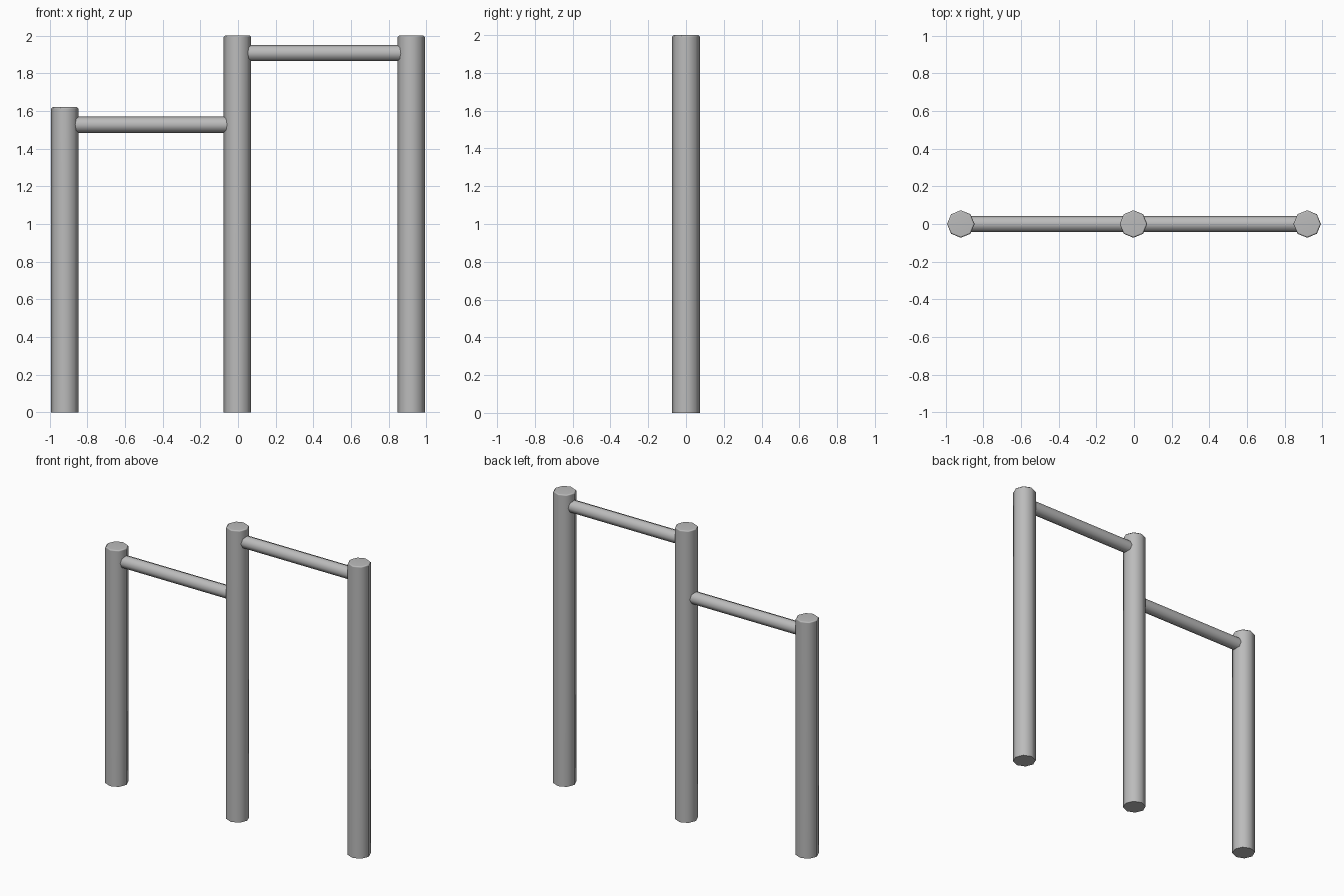
import bpy, math

if "Cube" in bpy.data.objects:
    bpy.data.objects.remove(bpy.data.objects["Cube"])

POST_R, BAR_R = 0.073, 0.043
X_LEFT, X_MID, X_RIGHT = -0.919, -0.003, 0.919

# Dark grey metal
metal = bpy.data.materials.new("dark_grey_metal")
metal.diffuse_color = (0.5, 0.5, 0.5, 1.0)
metal.use_nodes = True
metal.node_tree.nodes["Principled BSDF"].inputs["Base Color"].default_value = metal.diffuse_color


def finish(ob, name):
    ob.name = name
    ob.data.materials.append(metal)
    bpy.ops.object.shade_smooth_by_angle(angle=math.radians(50))


def post(name, x, height):
    # eight-sided upright with a softened top rim
    bpy.ops.mesh.primitive_cylinder_add(vertices=8, radius=POST_R, depth=height,
                                        location=(x, 0, height / 2))
    ob = bpy.context.object
    top = [e for e in ob.data.edges
           if all(ob.data.vertices[v].co.z > 0 for v in e.vertices)]
    weights = ob.data.attributes.new("bevel_weight_edge", 'FLOAT', 'EDGE')
    for e in top:
        weights.data[e.index].value = 1.0
    bevel = ob.modifiers.new("top_rim", 'BEVEL')
    bevel.limit_method = 'WEIGHT'
    bevel.width = 0.008
    bevel.segments = 1
    bpy.ops.object.modifier_apply(modifier=bevel.name)
    finish(ob, name)
    # keep the cap looking flat inside its rounded rim
    normals = ob.modifiers.new("flat_cap", 'WEIGHTED_NORMAL')
    normals.keep_sharp = True


def bar(name, x0, x1, z):
    # horizontal pull-up bar, sunk into the posts at both ends
    bpy.ops.mesh.primitive_cylinder_add(vertices=8, radius=BAR_R, depth=x1 - x0,
                                        location=((x0 + x1) / 2, 0, z),
                                        rotation=(0, math.pi / 2, 0))
    finish(bpy.context.object, name)


# Posts
post("low_post", X_LEFT, 1.62)
post("middle_post", X_MID, 2.0)
post("right_post", X_RIGHT, 2.0)

# Bars
bar("low_bar", X_LEFT, X_MID, 1.527)
bar("high_bar", X_MID, X_RIGHT, 1.907)
